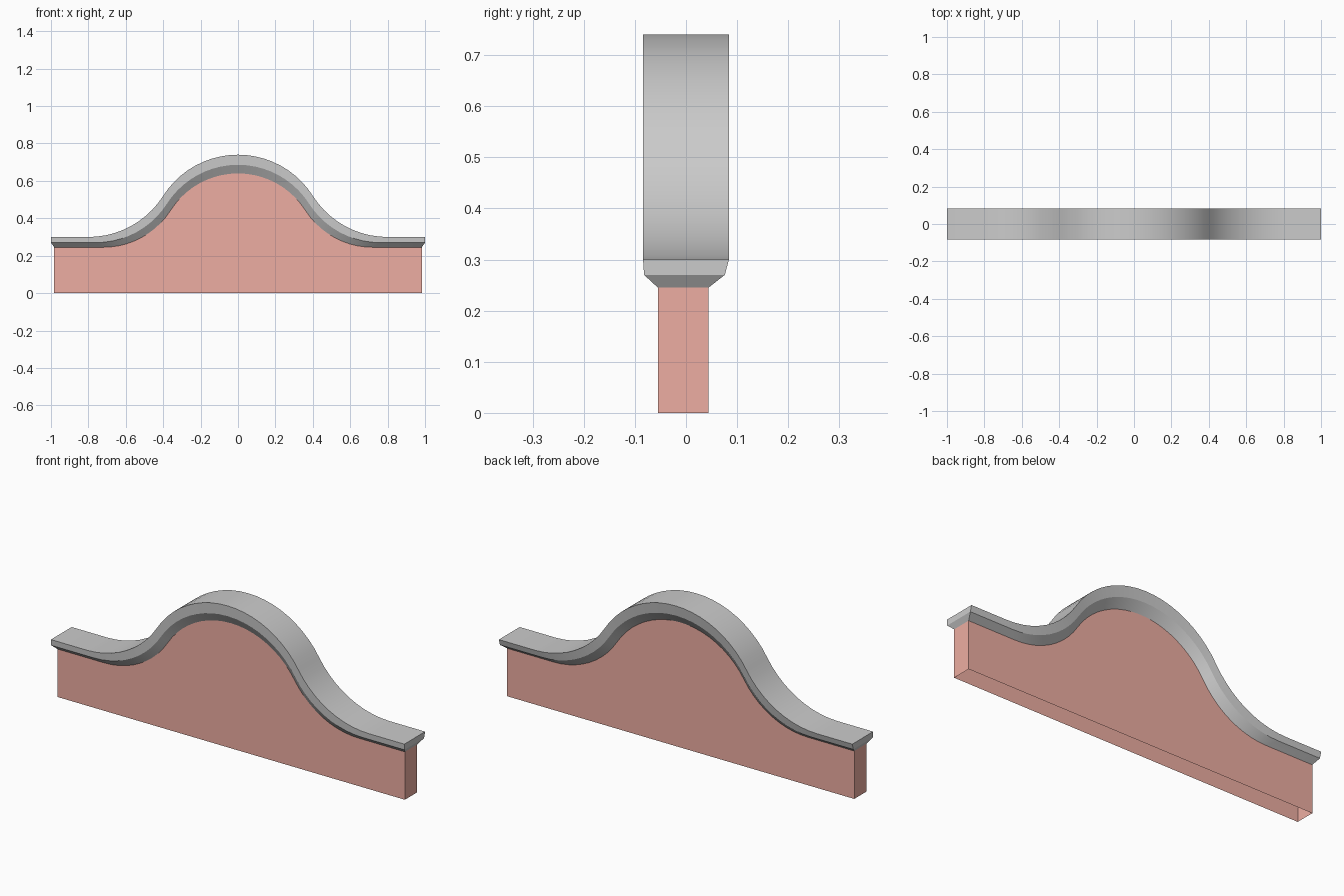
import bpy, bmesh, math

if "Cube" in bpy.data.objects:
    bpy.data.objects.remove(bpy.data.objects["Cube"])

SEG = 10  # segments per arc


def crest(x_end, x_flat, z_low, z_top):
    """Hump outline: flat shoulder, concave arc, convex arc, mirrored in x."""
    dx, dz = x_flat / 2, (z_top - z_low) / 2
    r = (dx * dx + dz * dz) / (2 * dz)
    a = math.asin(dx / r)
    half = []
    for i in range(1, SEG + 1):      # convex arc from the apex
        t = a * i / SEG
        half.append((r * math.sin(t), z_top - r + r * math.cos(t)))
    for i in range(1, SEG + 1):      # concave arc to the shoulder
        t = a * (1 - i / SEG)
        half.append((x_flat - r * math.sin(t), z_low + r - r * math.cos(t)))
    half.append((x_end, z_low))
    return [(-x, z) for x, z in reversed(half)] + [(0, z_top)] + half


def loft(name, rows, closed_rows):
    """Skin between rows of points; closed_rows lists row pairs joined at the ends."""
    bm = bmesh.new()
    vs = [[bm.verts.new(p) for p in row] for row in rows]
    for a, b in zip(vs, vs[1:]):
        for i in range(len(a) - 1):
            if a is not b:
                bm.faces.new((a[i], a[i + 1], b[i + 1], b[i]))
    for quad in closed_rows:
        for end in (0, -1):
            bm.faces.new([vs[k][end] for k in quad])
    bmesh.ops.recalc_face_normals(bm, faces=bm.faces)
    mesh = bpy.data.meshes.new(name)
    bm.to_mesh(mesh)
    bm.free()
    ob = bpy.data.objects.new(name, mesh)
    bpy.context.collection.objects.link(ob)
    bpy.ops.object.select_all(action='DESELECT')
    ob.select_set(True)
    bpy.context.view_layer.objects.active = ob
    bpy.ops.object.shade_smooth_by_angle(angle=math.radians(25))
    return ob


def at_y(outline, y):
    return [(x, y, z) for x, z in outline]


top = crest(1.0, 0.80, 0.30, 0.74)
lip = crest(1.0, 0.76, 0.27, 0.686)
neck = crest(0.983, 0.72, 0.245, 0.64)
base = [(x, 0) for x, z in neck]
FRONT, BACK = -0.055, 0.044

# Coping: top band, side bands and the sloped underside
loft("coping", [
    at_y(neck, FRONT), at_y(lip, -0.082), at_y(top, -0.084),
    at_y(top, 0.084), at_y(lip, 0.076), at_y(neck, BACK),
], [(1, 2, 3, 4), (0, 1, 4, 5)])

# Wall: two faces and end returns, open underneath
rows = [at_y(base, FRONT), at_y(neck, FRONT), at_y(neck, BACK), at_y(base, BACK)]
wall = loft("wall", rows, [(0, 1, 2, 3)])

# Leave the hidden wall top out, since the coping covers it
bm = bmesh.new()
bm.from_mesh(wall.data)
hidden = [f for f in bm.faces if all(v.co.z > 0.2 for v in f.verts)]
bmesh.ops.delete(bm, geom=hidden, context='FACES')
bm.to_mesh(wall.data)
bm.free()

brick = bpy.data.materials.new("brick_red")
brick.diffuse_color = (0.85, 0.42, 0.36, 1)
brick.use_nodes = True
brick.node_tree.nodes["Principled BSDF"].inputs["Base Color"].default_value = brick.diffuse_color
wall.data.materials.append(brick)
